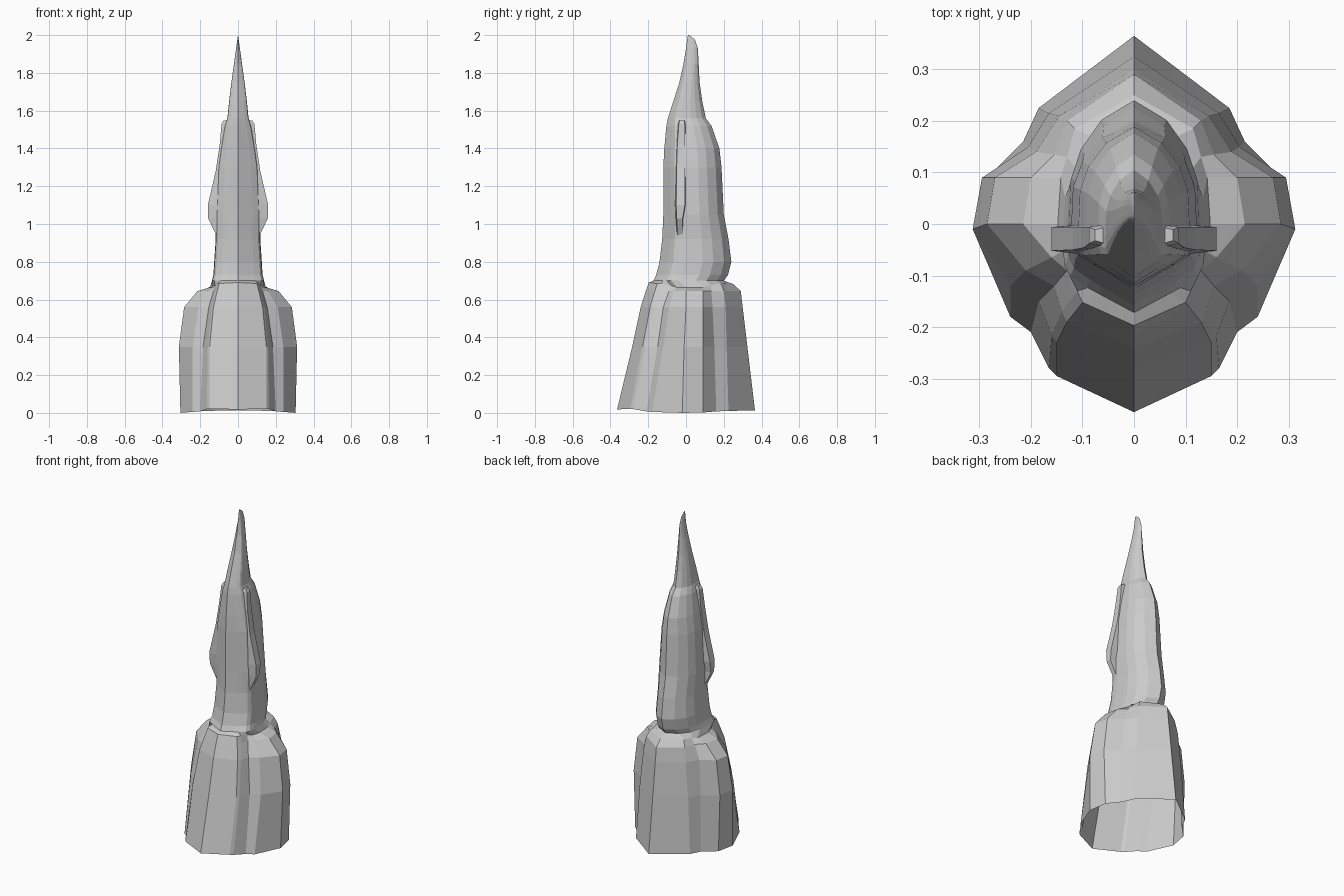
import bpy, bmesh


def loft(name, rings, closed=False, caps=False):
    """Skin a stack of half rings and mirror the result across x = 0."""
    bm = bmesh.new()
    rows = [[bm.verts.new(p) for p in ring] for ring in rings]
    n = len(rows[0])
    for a, b in zip(rows, rows[1:]):
        for i in range(n if closed else n - 1):
            j = (i + 1) % n
            bm.faces.new((a[i], a[j], b[j], b[i]))
    if caps:
        bm.faces.new(rows[0][::-1])
        bm.faces.new(rows[-1])
    bmesh.ops.remove_doubles(bm, verts=bm.verts, dist=0.0005)
    bmesh.ops.recalc_face_normals(bm, faces=bm.faces)
    # an open half shell: make sure normals face outward (+x side)
    if sum(f.normal.x * f.calc_area() for f in bm.faces) < 0 and not caps:
        bmesh.ops.reverse_faces(bm, faces=bm.faces)
    me = bpy.data.meshes.new(name)
    bm.to_mesh(me)
    bm.free()
    ob = bpy.data.objects.new(name, me)
    bpy.context.collection.objects.link(ob)
    mod = ob.modifiers.new("mirror", 'MIRROR')
    mod.use_clip = not caps
    return ob


# Skirt: half outlines from front centre to back centre
skirt = [
    (0.01, [(0, -.365), (.15, -.295), (.165, -.28), (.20, -.21), (.24, -.18),
            (.305, -.02), (.285, .09), (.215, .16), (.185, .225), (0, .365)]),
    (0.35, [(0, -.285), (.15, -.23), (.16, -.215), (.185, -.15), (.24, -.12),
            (.313, -.01), (.295, .09), (.205, .15), (.165, .215), (0, .325)]),
    (0.56, [(0, -.24), (.13, -.19), (.14, -.17), (.155, -.12), (.21, -.09),
            (.285, 0), (.27, .09), (.19, .14), (.145, .21), (0, .30)]),
    (0.645, [(0, -.213), (.11, -.165), (.118, -.14), (.13, -.09), (.16, -.065),
             (.215, 0), (.20, .09), (.155, .135), (.13, .20), (0, .29)]),
    (0.685, [(0, -.197), (.10, -.152), (.11, -.13), (.12, -.08), (.135, -.05),
             (.148, 0), (.142, .09), (.13, .13), (.115, .185), (0, .25)]),
]
hem = [.008, .012, .01, -.002, -.005, -.01, -.008, -.002, 0, .004]
drop = [.005, 0, 0, -.01, -.02, -.02, -.02, -.01, 0, -.003]
rings = []
for k, (z, pts) in enumerate(skirt):
    dz = hem if k == 0 else drop if k == 4 else [0] * 10
    rings.append([(x, y, z + d) for (x, y), d in zip(pts, dz)])

# Torso and pointed hood: one outline scaled per level
plan = [(0, 0), (.5, .1), (.65, .13), (.9, .19), (.98, .25),
        (1, .35), (.97, .6), (.82, .75), (.5, .9), (0, 1)]
levels = [  # z, half width, front y, back y
    (.70, .138, -.172, .20), (.73, .13, -.158, .222), (.80, .126, -.14, .24),
    (.92, .118, -.126, .225), (1.05, .122, -.12, .20), (1.30, .108, -.12, .188),
    (1.40, .093, -.115, .177), (1.52, .07, -.104, .135), (1.56, .056, -.096, .105),
    (1.65, .047, -.067, .086), (1.75, .035, -.035, .072), (1.85, .021, -.013, .067),
    (1.93, .01, .0, .063), (1.975, .004, .006, .048), (2.0, .0, .01, .018)]
for z, w, yf, yb in levels:
    rings.append([(x * w, yf + t * (yb - yf), z) for x, t in plan])
loft("hooded_robe", rings)

# Folded arms / cloak edges: tapered bars bent outward at the elbow
bars = [  # z, inner x, outer x, front y, back y
    (.92, .085, .105, -.05, -.01), (1.03, .09, .158, -.057, -.012),
    (1.10, .09, .16, -.06, 0), (1.28, .075, .118, -.058, 0),
    (1.42, .058, .097, -.054, 0), (1.53, .046, .087, -.046, 0),
    (1.548, .048, .076, -.04, -.005)]
loft("arms", [[(a, f, z), (b, f + .008, z), (b, k - .006, z), (a, k, z)]
              for z, a, b, f, k in bars], closed=True, caps=True)
